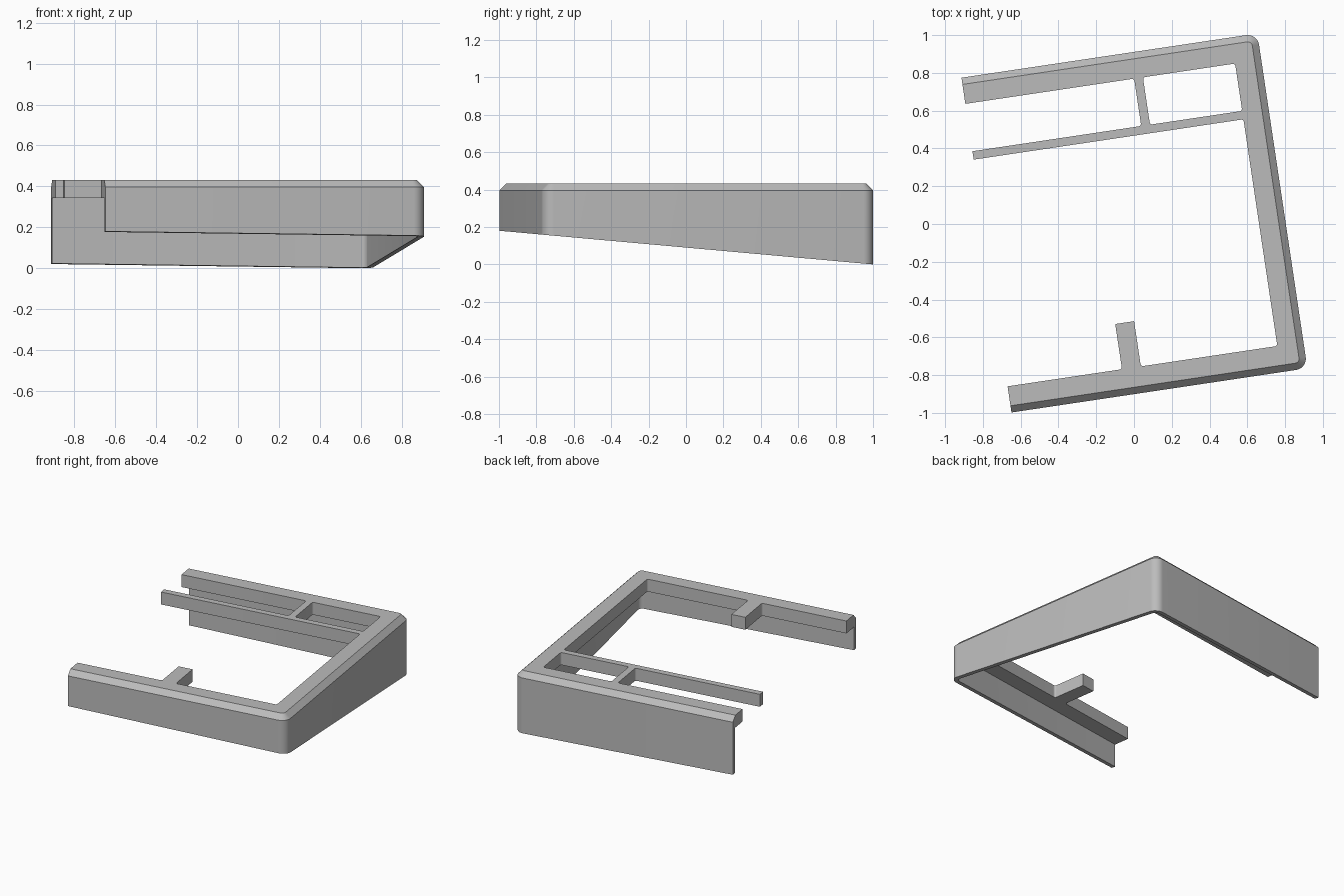
import bpy, bmesh, math
from mathutils import Matrix, Vector

cube = bpy.data.objects.get("Cube")
if cube:
    bpy.data.objects.remove(cube)

TURN = Matrix.Rotation(math.radians(8.5), 4, 'Z')
LEFT, RIGHT, BACK, FRONT = -0.789, 0.795, 0.901, -0.891
TOP, LEDGE = 0.432, 0.343
WALL, CHAMFER, BAND = 0.03, 0.036, 0.14
RADIUS, FILLET, STEPS = 0.06, 0.014, 8

grey = bpy.data.materials.new("plain grey")
grey.use_nodes = True
grey.diffuse_color = (0.5, 0.5, 0.5, 1)
grey.node_tree.nodes["Principled BSDF"].inputs["Base Color"].default_value = (0.5, 0.5, 0.5, 1)


def finish(bm, name):
    bmesh.ops.recalc_face_normals(bm, faces=bm.faces)
    mesh = bpy.data.meshes.new(name)
    bm.to_mesh(mesh)
    bm.free()
    mesh.materials.append(grey)
    ob = bpy.data.objects.new(name, mesh)
    bpy.context.collection.objects.link(ob)
    bpy.ops.object.select_all(action='DESELECT')
    ob.select_set(True)
    bpy.context.view_layer.objects.active = ob
    bpy.ops.object.shade_smooth_by_angle(angle=math.radians(30))


def arc(cx, cy, r, start, end):
    angles = [math.radians(start + (end - start) * i / STEPS) for i in range(STEPS + 1)]
    return [(cx + r * math.cos(a), cy + r * math.sin(a)) for a in angles]


def three_sided_path(d):
    """Plan line of the frame, moved inward by d, with rounded corners."""
    r = max(RADIUS - d, FILLET)
    x, back, front = RIGHT - d, BACK - d, FRONT + d
    return ([(LEFT, front)] + arc(x - r, front + r, r, -90, 0)
            + arc(x - r, back - r, r, 0, 90) + [(LEFT, back)])


# Frame: thin sloping skirt, chamfered rim and a wide top ledge; None is the sloping bottom
section = [(0, None), (0, TOP - CHAMFER), (CHAMFER, TOP), (BAND, TOP),
           (BAND, LEDGE), (WALL, LEDGE), (WALL, None)]
bm = bmesh.new()
lines = []
for inset, height in section:
    line = []
    for x, y in three_sided_path(inset):
        p = TURN @ Vector((x, y, 0))
        p.z = 0.09 * (1 - p.y) if height is None else height
        line.append(bm.verts.new(p))
    lines.append(line)
for a, b in zip(lines, lines[1:] + lines[:1]):
    for i in range(len(a) - 1):
        bm.faces.new((a[i], a[i + 1], b[i + 1], b[i]))
for end in (0, -1):
    bm.faces.new([line[end] for line in lines])
finish(bm, "frame")


def bar(name, start, end, width, fillet_start=True):
    """Flat bar between two plan points, with concave fillets where it joins."""
    start, end = Vector(start), Vector(end)
    along = (end - start).normalized()
    side = Vector((-along.y, along.x))
    length, half, f = (end - start).length, width / 2, FILLET
    flare = arc(length - f, half + f, f, -90, 0)
    edge = flare[::-1]
    if fillet_start:
        edge += arc(f, half + f, f, 270, 180)
    else:
        edge.append((0, half))
    outline = edge + [(t, -w) for t, w in reversed(edge)]
    bm = bmesh.new()
    verts = []
    for t, w in outline:
        p = start + along * t + side * w
        verts.append(bm.verts.new(TURN @ Vector((p.x, p.y, LEDGE))))
    face = bm.faces.new(verts)
    new = bmesh.ops.extrude_face_region(bm, geom=[face])["geom"]
    bmesh.ops.translate(bm, vec=(0, 0, TOP - LEDGE),
                        verts=[v for v in new if isinstance(v, bmesh.types.BMVert)])
    finish(bm, name)


# Inner rails and the short tab
bar("long_rail", (LEFT, 0.485), (RIGHT - BAND, 0.485), 0.045, False)
bar("cross_rail", (0.138, 0.5075), (0.138, BACK - BAND), 0.047)
bar("front_tab", (-0.126, -0.509), (-0.126, FRONT + BAND), 0.101, False)
